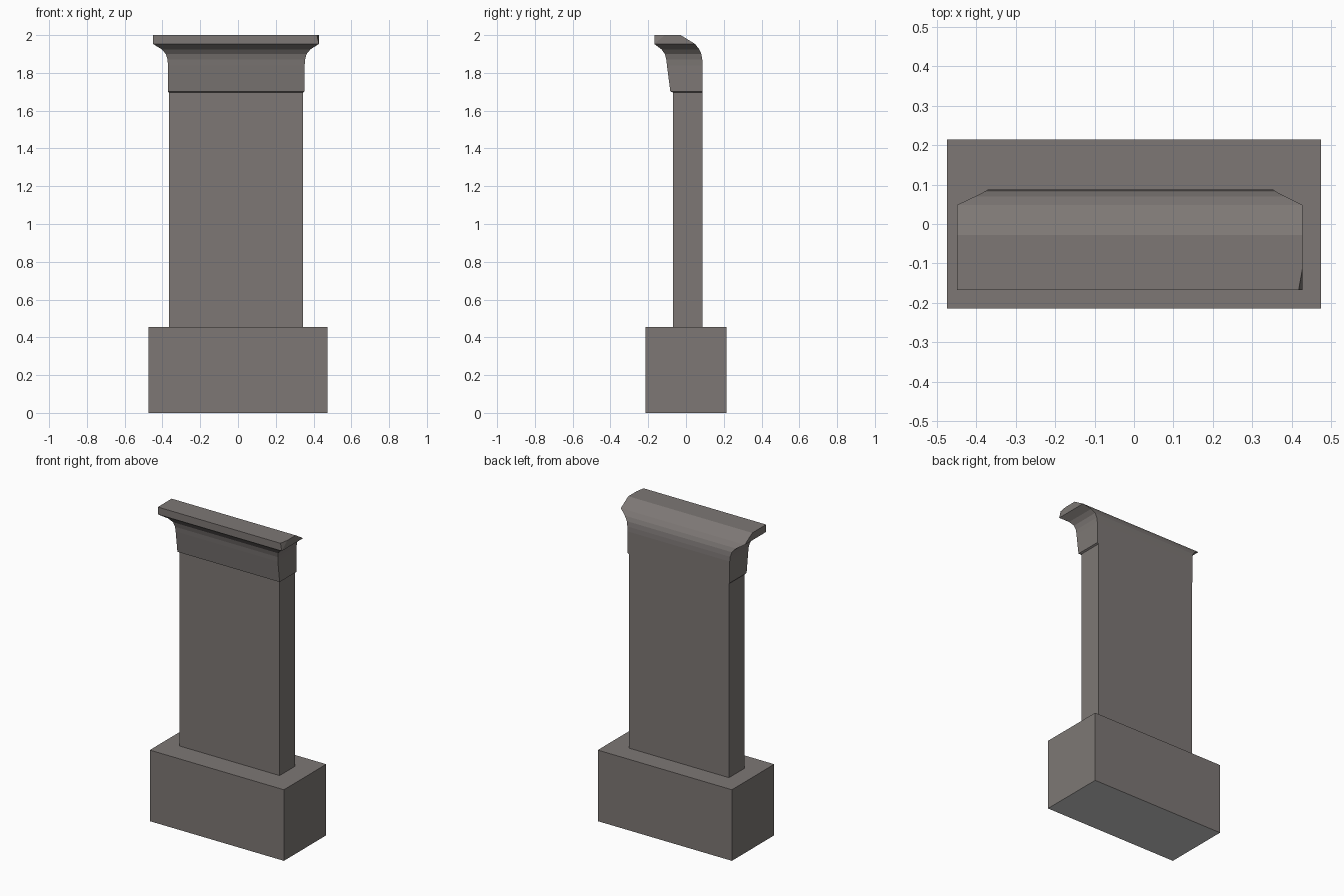
import bpy, bmesh

if "Cube" in bpy.data.objects:
    bpy.data.objects.remove(bpy.data.objects["Cube"], do_unlink=True)


def make_material(name, colour):
    mat = bpy.data.materials.new(name)
    mat.use_nodes = True
    mat.diffuse_color = colour
    mat.node_tree.nodes["Principled BSDF"].inputs["Base Color"].default_value = colour
    return mat


stone = make_material("warm grey stone", (0.206, 0.187, 0.178, 1))
plain = make_material("light grey underside", (0.604, 0.604, 0.604, 1))


def loft(name, levels):
    """Stack rectangles given as (z, left x, right x, front y, back y)."""
    bm = bmesh.new()
    rings = [[bm.verts.new(p) for p in ((l, f, z), (r, f, z), (r, b, z), (l, b, z))]
             for z, l, r, f, b in levels]
    bm.faces.new(rings[0][::-1])
    bm.faces.new(rings[-1])
    for low, high in zip(rings, rings[1:]):
        for i in range(4):
            j = (i + 1) % 4
            bm.faces.new((low[i], low[j], high[j], high[i]))
    mesh = bpy.data.meshes.new(name)
    bm.to_mesh(mesh)
    bm.free()
    mesh.materials.append(stone)
    obj = bpy.data.objects.new(name, mesh)
    bpy.context.collection.objects.link(obj)
    return obj


# Plinth with a light grey bottom
base = loft("base", [(z, -0.475, 0.475, -0.214, 0.214) for z in (0, 0.455)])
base.data.materials.append(plain)
for face in base.data.polygons:
    if face.normal.z < -0.5:
        face.material_index = 1

# Slab shaft
loft("shaft", [(z, -0.366, 0.343, -0.069, 0.088) for z in (0.455, 1.696)])

# Flared capital: front and ends curve out, back curves over to the top
capital = loft("capital", [
    (1.696, -0.366, 0.343, -0.069, 0.088),
    (1.702, -0.371, 0.353, -0.083, 0.088),
    (1.84, -0.371, 0.353, -0.101, 0.088),
    (1.87, -0.373, 0.355, -0.104, 0.086),
    (1.9, -0.382, 0.363, -0.112, 0.081),
    (1.925, -0.404, 0.384, -0.13, 0.07),
    (1.953, -0.45, 0.428, -0.168, 0.048),
    (2.0, -0.45, 0.428, -0.168, -0.028),
])

# Chipped front corner at the right end of the top slab
bm = bmesh.new()
bm.from_mesh(capital.data)
corner = next(v for v in bm.verts if v.co.z > 1.99 and v.co.x > 0 and v.co.y < -0.1)
end_edge = next(e for e in corner.link_edges
                if abs(e.other_vert(corner).co.y - corner.co.y) > 0.1)
new_vert = bmesh.utils.edge_split(end_edge, corner, 0.4)[1]
end_face = next(f for f in new_vert.link_faces if f.normal.x > 0.5)
below = next(e.other_vert(corner) for e in corner.link_edges
             if e.other_vert(corner).co.z < 1.99)
bmesh.utils.face_split(end_face, new_vert, below)
corner.co.x -= 0.01
bm.to_mesh(capital.data)
bm.free()
